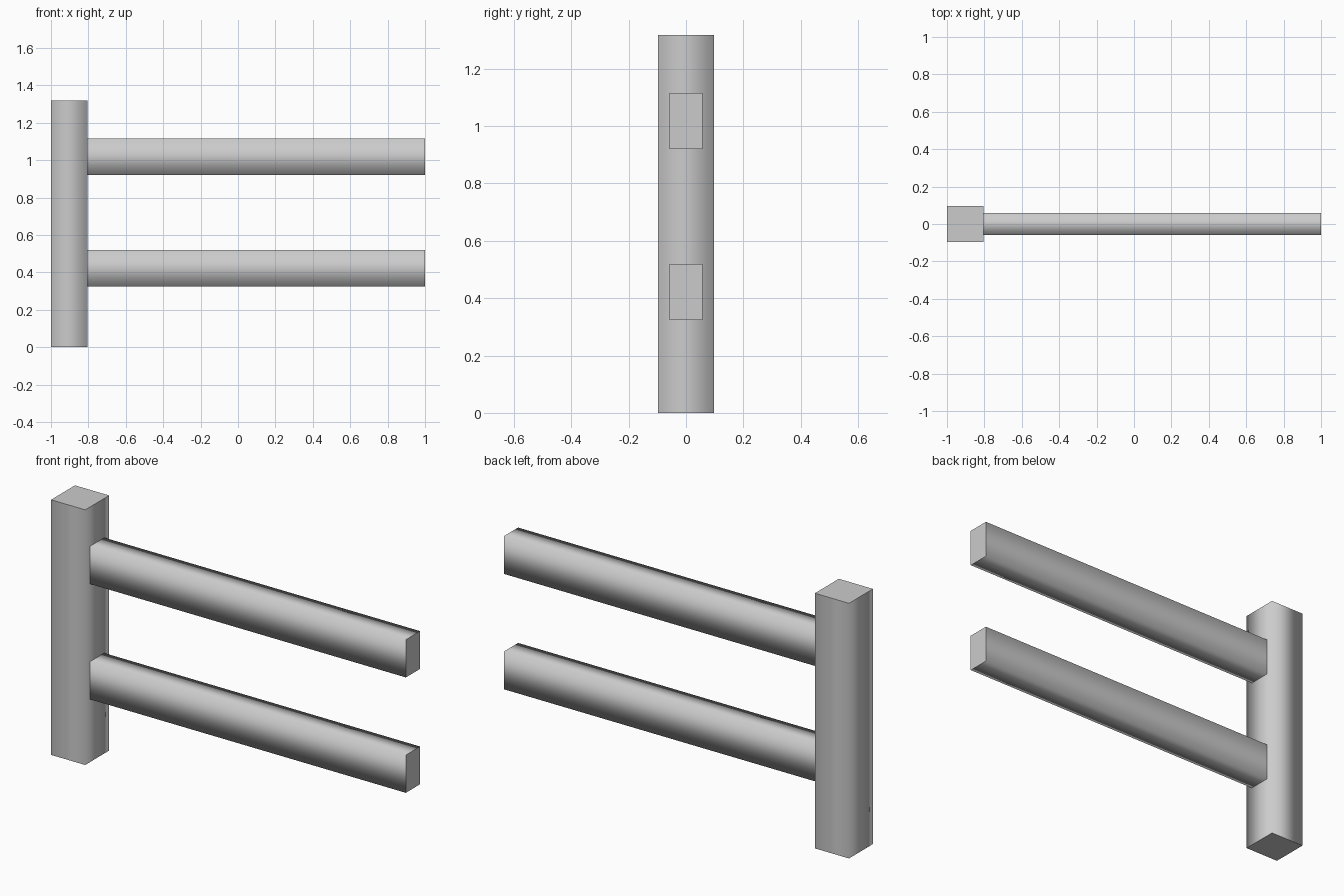
import bpy

if "Cube" in bpy.data.objects:
    bpy.data.objects.remove(bpy.data.objects["Cube"])


def beam(name, lo, hi, axis):
    """Square-cut timber: soft-shaded long sides, flat crisp ends across the given axis."""
    bpy.ops.mesh.primitive_cube_add(size=1)
    ob = bpy.context.object
    ob.name = name
    me = ob.data
    for v in me.vertices:
        v.co = [lo[i] + (v.co[i] + 0.5) * (hi[i] - lo[i]) for i in range(3)]
    me.update()
    # long sides share normals, end caps stay flat
    for p in me.polygons:
        p.use_smooth = abs(p.normal[axis]) < 0.5
    caps = [set(p.edge_keys) for p in me.polygons if not p.use_smooth]
    for e in me.edges:
        e.use_edge_sharp = any(e.key in c for c in caps)
    return ob


POST_X = -0.805   # inner face of the post

# Upright post
beam("post", (-1.0, -0.0975, 0.0), (POST_X, 0.0975, 1.318), 2)

# Two horizontal rails
for label, z in (("lower_rail", 0.324), ("upper_rail", 0.92)):
    beam(label, (POST_X, -0.058, z), (1.0, 0.058, z + 0.195), 0)
